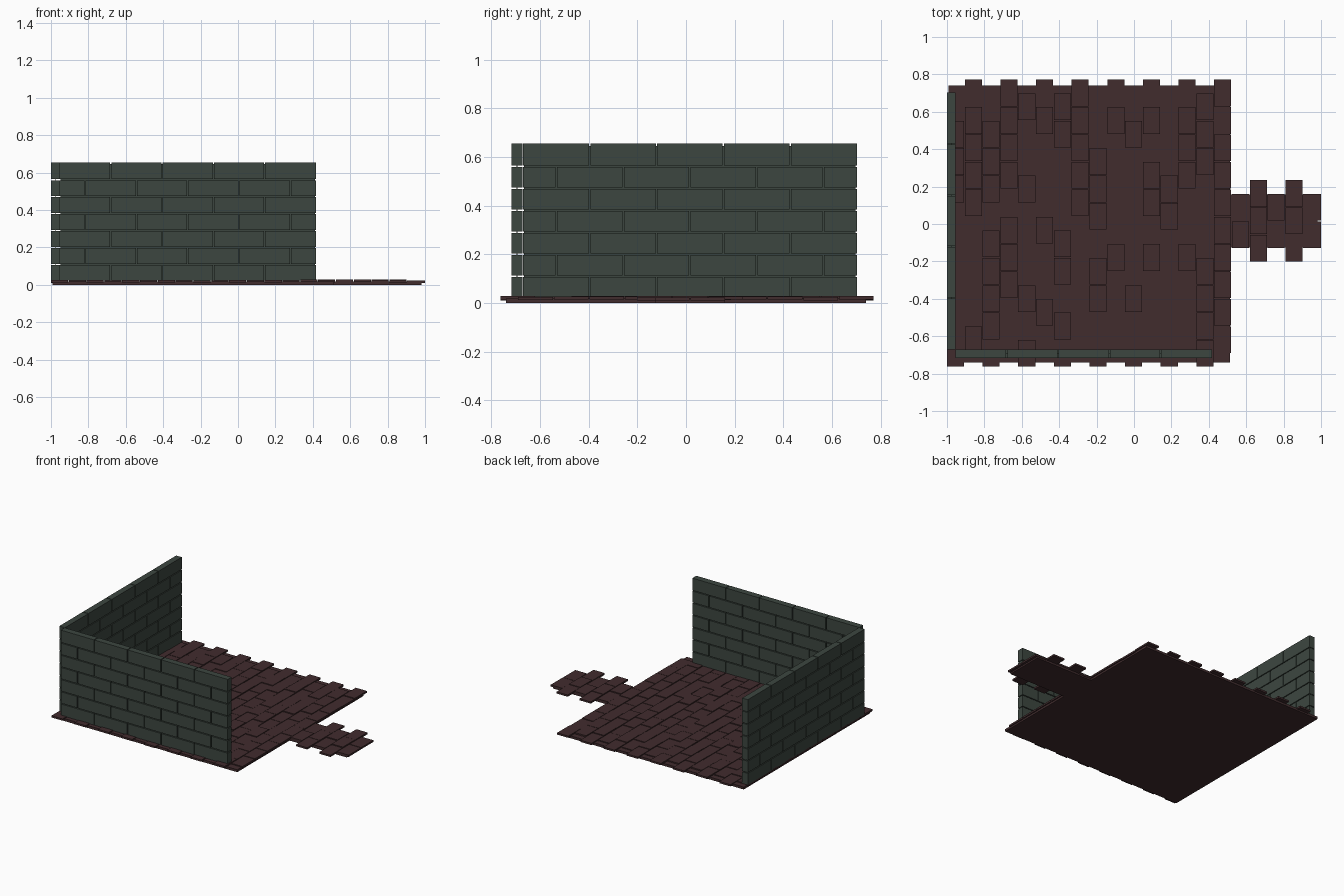
import bpy, bmesh, random
from mathutils import Vector

if "Cube" in bpy.data.objects:
    bpy.data.objects.remove(bpy.data.objects["Cube"])

random.seed(4)


def material(name, rgb):
    m = bpy.data.materials.new(name)
    m.diffuse_color = (*rgb, 1.0)
    m.use_nodes = True
    m.node_tree.nodes["Principled BSDF"].inputs["Base Color"].default_value = m.diffuse_color
    return m


WALL = material("dark green stone", (0.046, 0.062, 0.051))
FLOOR = material("dark red brick", (0.053, 0.025, 0.027))


def add_box(bm, lo, hi):
    """Axis-aligned box from its low and high corners."""
    lo, hi = Vector(lo), Vector(hi)
    verts = bmesh.ops.create_cube(bm, size=1.0)["verts"]
    for v in verts:
        v.co = Vector((lo[i] + (v.co[i] + 0.5) * (hi[i] - lo[i]) for i in range(3)))


def finish(bm, name, mat):
    mesh = bpy.data.meshes.new(name)
    bm.to_mesh(mesh)
    bm.free()
    mesh.materials.append(mat)
    obj = bpy.data.objects.new(name, mesh)
    bpy.context.collection.objects.link(obj)
    return obj


# Walls: seven courses in running bond, with a thin mortar panel inside
Z0, Z1, ROWS, LENGTH, THICK, GAP = 0.022, 0.655, 7, 1.372, 0.046, 0.006
COURSE = (Z1 - Z0) / ROWS
BRICK = LENGTH / 5


def build_wall(name, origin, along_x):
    def place(bm, u0, u1, d0, d1, z0, z1):
        x, y = origin
        if along_x:
            add_box(bm, (x + u0, y + d0, z0), (x + u1, y + d1, z1))
        else:
            add_box(bm, (x + d0, y + u0, z0), (x + d1, y + u1, z1))

    bm = bmesh.new()
    for row in range(ROWS):
        z = Z0 + row * COURSE
        shift = 0.5 * (row % 2)
        joints = [0.0] + [(k + shift) * BRICK for k in range(6)] + [LENGTH]
        joints = sorted({round(min(j, LENGTH), 5) for j in joints})
        for a, b in zip(joints, joints[1:]):
            ua = a + (GAP / 2 if a > 0 else 0)
            ub = b - (GAP / 2 if b < LENGTH - 0.001 else 0)
            top = z + COURSE - (GAP if row < ROWS - 1 else 0)
            place(bm, ua, ub, 0, THICK, z, top)
    finish(bm, name + "_bricks", WALL)

    bm = bmesh.new()
    mid = THICK / 2
    place(bm, 0.005, LENGTH - 0.005, mid - 0.002, mid + 0.002, Z0, Z1 - 0.01)
    finish(bm, name + "_mortar", WALL)


build_wall("left_wall", (-1.0, -0.67), False)
build_wall("front_wall", (-0.955, -0.717), True)

# Paving bed under the courtyard and the path
bm = bmesh.new()
add_box(bm, (-0.993, -0.74, 0.0), (0.512, 0.74, 0.018))
finish(bm, "courtyard_bed", FLOOR)
bm = bmesh.new()
add_box(bm, (0.512, -0.125, 0.0), (0.982, 0.158, 0.018))
finish(bm, "path_bed", FLOOR)

# Paving bricks: staggered columns, slightly uneven in height
PX, PY, TG = 2.0 / 21, 0.1465, 0.004


def pave(bm, col, y, count):
    x = -1.0 + col * PX
    for k in range(count):
        lift = random.uniform(-0.003, 0.003)
        y0 = y + k * PY
        add_box(bm, (x, y0 + TG / 2, 0.013 + lift),
                (x + PX - (TG if col < 20 else 0), y0 + PY - TG / 2, 0.026 + lift))


bm = bmesh.new()
for col in range(16):
    pave(bm, col, -0.765 + (col % 2) * PY / 2, 10)
finish(bm, "courtyard_paving", FLOOR)

bm = bmesh.new()
for col in range(16, 21):
    odd = col % 2
    pave(bm, col, -0.13 - odd * PY / 2, 2 + odd)
finish(bm, "path_paving", FLOOR)
